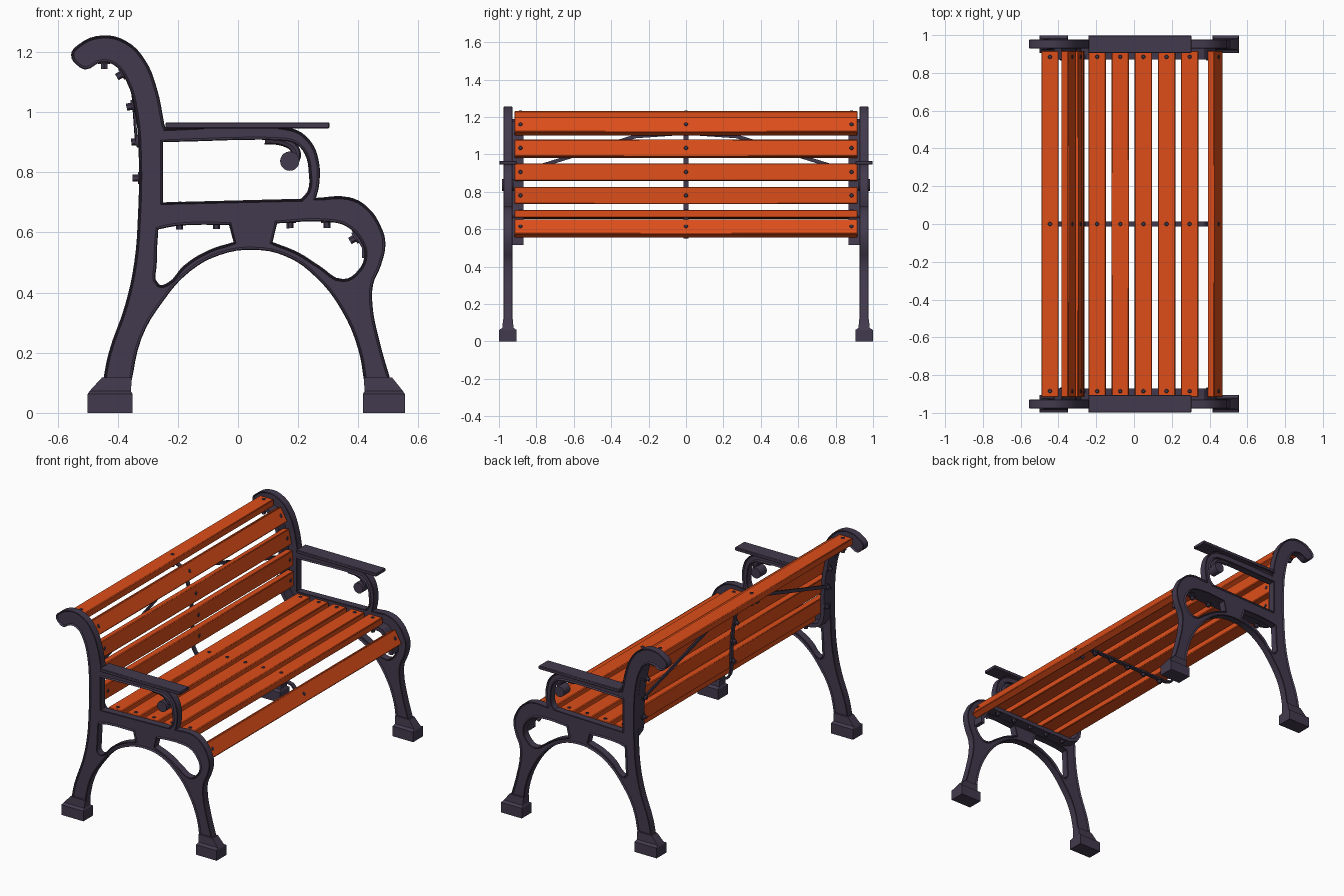
import bpy, bmesh
from math import cos, sin, radians
from mathutils import Vector, Matrix

if "Cube" in bpy.data.objects:
    bpy.data.objects.remove(bpy.data.objects["Cube"])

def material(name, rgb):
    m = bpy.data.materials.new(name)
    m.diffuse_color = (*rgb, 1)
    m.use_nodes = True
    m.node_tree.nodes["Principled BSDF"].inputs["Base Color"].default_value = m.diffuse_color
    return m

IRON = material("dark_iron", (0.055, 0.042, 0.075))
WOOD = material("orange_wood", (0.72, 0.075, 0.01))
FRAME_Y = 0.952

def add(name, data, mat):
    ob = bpy.data.objects.new(name, data)
    bpy.context.collection.objects.link(ob)
    if not data.materials:
        data.materials.append(mat)
    return ob

def from_bm(name, bm, mat):
    bmesh.ops.recalc_face_normals(bm, faces=bm.faces)
    me = bpy.data.meshes.new(name)
    bm.to_mesh(me)
    bm.free()
    return add(name, me, mat)

def box(name, loc, size, mat, bevel=0.003, rot=None):
    bm = bmesh.new()
    bmesh.ops.create_cube(bm, size=1, matrix=Matrix.Diagonal((*size, 1)))
    ob = from_bm(name, bm, mat)
    ob.location = loc
    if rot:
        ob.rotation_euler = rot
    if bevel:
        mod = ob.modifiers.new("bevel", 'BEVEL')
        mod.width, mod.segments = bevel, 1
    return ob

def bezier(name, loops, closed=True):
    """2D curve; a third item in a point marks a sharp corner."""
    cu = bpy.data.curves.new(name, 'CURVE')
    cu.dimensions = '2D' if closed else '3D'
    cu.resolution_u = 4
    for pts in loops:
        sp = cu.splines.new('BEZIER')
        sp.use_cyclic_u = closed
        sp.bezier_points.add(len(pts) - 1)
        for bp, p in zip(sp.bezier_points, pts):
            bp.co = (p[0], p[1], 0)
            bp.handle_left_type = bp.handle_right_type = 'VECTOR' if len(p) > 2 else 'AUTO'
    return cu

def curve_mesh(cu):
    ob = bpy.data.objects.new("tmp", cu)
    bpy.context.collection.objects.link(ob)
    bpy.context.view_layer.update()
    me = bpy.data.meshes.new_from_object(ob.evaluated_get(bpy.context.evaluated_depsgraph_get()))
    bpy.data.objects.remove(ob)
    bm = bmesh.new()
    bm.from_mesh(me)
    bmesh.ops.remove_doubles(bm, verts=bm.verts, dist=1e-5)
    bmesh.ops.recalc_face_normals(bm, faces=bm.faces)
    return bm

def strip(name, pts, t, y0, y1):
    """Flat bar following an x-z path, thickened away from the sitter."""
    P = [Vector(p) for p in pts]
    off = []
    for i, p in enumerate(P):
        d = (P[min(i + 1, len(P) - 1)] - P[max(i - 1, 0)]).normalized()
        off.append(p + Vector((d.y, -d.x)) * t)
    bm = bmesh.new()
    rings = [[bm.verts.new((q.x, y, q.y)) for q, y in ((a, y0), (a, y1), (b, y1), (b, y0))]
             for a, b in zip(P, off)]
    for r, s in zip(rings, rings[1:]):
        for k in range(4):
            bm.faces.new((r[k], r[(k + 1) % 4], s[(k + 1) % 4], s[k]))
    bm.faces.new(rings[0])
    bm.faces.new(rings[-1])
    return from_bm(name, bm, IRON)

# Cast side frame: outline plus three openings, panels recessed
C = 1
outline = [(-.45, .10, C), (-.43, .2), (-.375, .36), (-.345, .5), (-.333, .65), (-.33, .85),
           (-.342, 1.0), (-.37, 1.1), (-.41, 1.155), (-.455, 1.165), (-.505, 1.142), (-.53, 1.152),
           (-.555, 1.19), (-.53, 1.225), (-.45, 1.255), (-.37, 1.235), (-.31, 1.175), (-.27, 1.08),
           (-.245, .96, C), (-.24, .946, C), (.18, .946), (.24, .905), (.268, .84), (.27, .76),
           (.26, .715, C), (.37, .717), (.43, .685), (.475, .62), (.49, .565), (.475, .49),
           (.45, .43), (.447, .36), (.47, .24), (.51, .10, C), (.42, .10, C), (.40, .21),
           (.345, .34), (.26, .45), (.16, .52), (.05, .542), (-.06, .525), (-.16, .47),
           (-.25, .37), (-.32, .25), (-.355, .10, C)]
arm_hole = [(-.25, .70, C), (.21, .712, C), (.232, .74), (.235, .80), (.222, .86), (.19, .895),
            (.15, .905), (-.25, .90, C)]
rear_hole = [(-.265, .61, C), (-.2, .622), (-.03, .625, C), (-.015, .568, C), (-.10, .54),
             (-.18, .49), (-.235, .432), (-.263, .428), (-.27, .5)]
front_hole = [(.115, .568, C), (.13, .63, C), (.30, .635), (.36, .62), (.405, .575), (.42, .525),
              (.40, .475), (.35, .445), (.27, .49), (.2, .534)]
cu = bezier("frame", [outline, arm_hole, rear_hole, front_hole])
cu.fill_mode = 'BOTH'
cu.extrude, cu.bevel_depth, cu.bevel_resolution, cu.offset = 0.021, 0.003, 0, -0.003
bm = curve_mesh(cu)
caps = [f for f in bm.faces if abs(f.normal.z) > 0.99]
bmesh.ops.inset_region(bm, faces=caps, thickness=0.006, depth=-0.009, use_even_offset=False)
bm.transform(Matrix.Rotation(radians(90), 4, 'X'))
frame_me = bpy.data.meshes.new("side_frame")
bm.to_mesh(frame_me)
bm.free()

# Scroll under the armrest
cu = bezier("arm_scroll", [[(.09, .908), (.15, .902), (.188, .878), (.192, .845), (.172, .828)]], False)
cu.bevel_depth, cu.bevel_resolution, cu.use_fill_caps = 0.015, 2, True
bm = curve_mesh(cu)
bm.transform(Matrix.Rotation(radians(90), 4, 'X'))
bmesh.ops.create_cone(bm, cap_ends=True, segments=20, radius1=.032, radius2=.032, depth=.064,
                      matrix=Matrix.Translation((.172, 0, .837)) @ Matrix.Rotation(radians(90), 4, 'X'))
scroll_me = bpy.data.meshes.new("arm_scroll")
bm.to_mesh(scroll_me)
bm.free()

def foot(name, x0, x1, tx0, tx1, y):
    bm = bmesh.new()
    rings = []
    for z, a, b, h in ((0, x0, x1, .047), (.062, x0, x1, .047), (.072, x0 + .006, x1 - .006, .03),
                       (.118, tx0, tx1, .026)):
        rings.append([bm.verts.new(v) for v in ((a, y - h, z), (b, y - h, z), (b, y + h, z), (a, y + h, z))])
    for r, s in zip(rings, rings[1:]):
        for k in range(4):
            bm.faces.new((r[k], r[(k + 1) % 4], s[(k + 1) % 4], s[k]))
    bm.faces.new(rings[0])
    bm.faces.new(rings[-1])
    from_bm(name, bm, IRON)

# Line touching the backs of all slats, top of backrest to seat front
path = [(-.49, 1.19), (-.42, 1.19), (-.384, 1.176), (-.342, 1.103), (-.332, 1.07), (-.316, .982),
        (-.311, .949), (-.305, .859), (-.303, .735), (-.298, .70), (-.28, .67), (-.24, .656),
        (.0, .657), (.34, .662), (.37, .655), (.39, .634), (.435, .556)]

def bar(name, p, q, w, t):
    p, q = Vector(p), Vector(q)
    d = q - p
    ob = box(name, (p + q) / 2, (t, d.length, w), IRON, 0)
    ob.rotation_mode = 'QUATERNION'
    ob.rotation_quaternion = d.to_track_quat('Y', 'Z')

# Both ends of the bench
for s, side in ((1, "left"), (-1, "right")):
    y = s * FRAME_Y
    add(f"side_frame_{side}", frame_me, IRON).location.y = y
    add(f"arm_scroll_{side}", scroll_me, IRON).location.y = y
    box(f"armrest_{side}", (.031, y, .956), (.545, .092, .02), IRON)
    foot(f"rear_foot_{side}", -.5, -.35, -.452, -.353, y)
    foot(f"front_foot_{side}", .415, .555, .418, .512, y)
    strip(f"slat_flange_{side}", path[1:] + [(.436, .515)], .024, s * .87, s * .935)
    bar(f"back_brace_{side}", (-.338, s * .90, .90), (-.352, s * .27, 1.097), .02, .008)
    bar(f"back_brace_top_{side}", (-.352, s * .275, 1.096), (-.355, 0, 1.115), .02, .008)

# Centre strap under the slats
strip("centre_strap", path, .009, -.013, .013)

# Slats: centre x, centre z, direction of the face in degrees
back_slats = [(-.445, 1.21, 90), (-.345, 1.15, 30), (-.305, 1.03, 12), (-.288, .905, 4), (-.283, .781, 0)]
seat_slats = [(-.195 + .1225 * i, .677 + .0013 * i, 90.7) for i in range(5)] + [(.43, .605, 30)]
bolts = bmesh.new()
for group, slats in (("back", back_slats), ("seat", seat_slats)):
    for i, (x, z, a) in enumerate(slats):
        a = radians(a)
        box(f"{group}_slat_{i + 1}", (x, 0, z), (.042, 1.834, .092), WOOD, .004, (0, -a, 0))
        n = Vector((cos(a), 0, sin(a)))
        rot = n.to_track_quat('Z', 'Y').to_matrix().to_4x4()
        for y, t in ((-.885, .024), (0, .009), (.885, .024)):
            c = Vector((x, y, z))
            # bolt head, washer and nut
            for pos, r1, r2, dep, seg in ((.022, .012, .008, .006, 12), (-.023 - t, .02, .02, .006, 12),
                                          (-.033 - t, .012, .012, .02, 6)):
                bmesh.ops.create_cone(bolts, cap_ends=True, segments=seg, radius1=r1, radius2=r2,
                                      depth=dep, matrix=Matrix.Translation(c + n * pos) @ rot)
from_bm("bolts", bolts, IRON)

# Smooth curved castings, keep hard edges
for ob in bpy.context.collection.objects:
    ob.select_set(ob.type == 'MESH')
    bpy.context.view_layer.objects.active = ob
bpy.ops.object.shade_smooth_by_angle(angle=radians(30))
